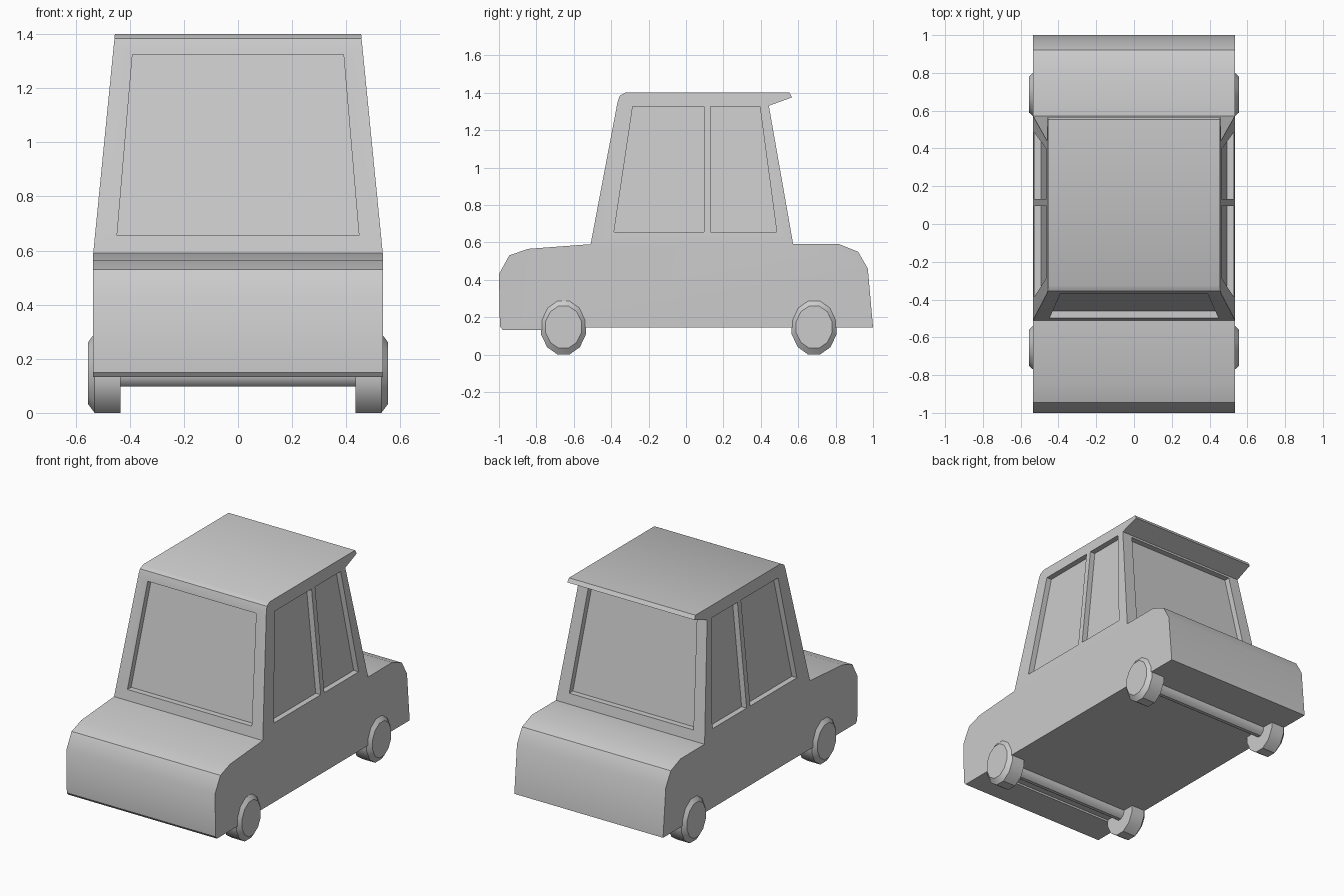
import bpy, bmesh, math
from mathutils import Vector

if "Cube" in bpy.data.objects:
    bpy.data.objects.remove(bpy.data.objects["Cube"])

BELT, ROOF = 0.59, 1.40


def half_width(z):
    # straight flanks below the belt line, tapering cabin above
    return 0.535 - 0.08 * max(0, z - BELT) / (ROOF - BELT)


def make_object(name, bm, smooth=True):
    bmesh.ops.recalc_face_normals(bm, faces=bm.faces)
    mesh = bpy.data.meshes.new(name)
    bm.to_mesh(mesh)
    bm.free()
    ob = bpy.data.objects.new(name, mesh)
    bpy.context.collection.objects.link(ob)
    if smooth:
        bpy.ops.object.select_all(action='DESELECT')
        ob.select_set(True)
        bpy.context.view_layer.objects.active = ob
        bpy.ops.object.shade_smooth_by_angle()
    return ob


def bridge(bm, a, b):
    for i in range(len(a)):
        j = (i + 1) % len(a)
        bm.faces.new((a[i], a[j], b[j], b[i]))


# Body: one side profile (y, z), from hood over cabin to tail
hood = [(-0.77, 0.145), (-0.77, 0.132), (-0.98, 0.132), (-0.995, 0.15), (-1.0, 0.43),
        (-0.945, 0.53), (-0.845, 0.565)]
cabin = [(-0.51, BELT), (-0.366, 1.35), (-0.355, 1.383), (-0.325, ROOF),
         (0.553, ROOF), (0.567, 1.375), (0.443, 1.33), (0.573, BELT)]
tail = [(0.82, BELT), (0.92, 0.55), (0.972, 0.46), (1.0, 0.145)]
outline = hood + cabin + tail
first, last = len(hood), len(hood) + len(cabin)

bm = bmesh.new()
sides = [[bm.verts.new((s * half_width(z), y, z)) for y, z in outline] for s in (-1, 1)]
bridge(bm, *sides)
for v in sides:
    bm.faces.new(v[first:last])
    bm.faces.new(v[:first + 1] + v[last - 1:])
body = make_object("car_body", bm, smooth=False)


# Window recesses: prisms pushed through the walls
def cut_window(name, quad, inward):
    inward = Vector(inward)
    b = bmesh.new()
    outer = [b.verts.new(Vector(p) - inward) for p in quad]
    inner = [b.verts.new(Vector(p) + inward) for p in quad]
    bridge(b, outer, inner)
    b.faces.new(outer)
    b.faces.new(inner)
    cutter = make_object(name, b, smooth=False)
    cutter.hide_render = True
    mod = body.modifiers.new(name, 'BOOLEAN')
    mod.operation = 'DIFFERENCE'
    mod.solver = 'EXACT'
    mod.object = cutter
    bpy.context.view_layer.objects.active = body
    bpy.ops.object.modifier_apply(modifier=name)
    bpy.data.objects.remove(cutter)


LOW, HIGH, DEPTH = 0.655, 1.325, 0.036
side_windows = {"front": (-0.385, 0.095, 0.095, -0.285), "rear": (0.132, 0.485, 0.395, 0.132)}
for s in (-1, 1):
    for label, ys in side_windows.items():
        quad = [(s * half_width(z), y, z) for y, z in zip(ys, (LOW, LOW, HIGH, HIGH))]
        cut_window(f"{label}_window_cutter", quad, (-s * DEPTH, 0, 0))


def end_window(name, foot, head, top, inward):
    # y on the sloping end wall at a given height
    y = lambda z: foot[0] + (head[0] - foot[0]) * (z - foot[1]) / (head[1] - foot[1])
    quad = [(x, y(z), z) for x, z in ((-0.447, LOW), (0.447, LOW), (0.39, top), (-0.39, top))]
    cut_window(name, quad, (0, inward, 0))


end_window("windscreen_cutter", cabin[0], cabin[1], HIGH, 0.038)
end_window("back_window_cutter", cabin[-1], cabin[-2], 1.315, -0.038)

bpy.ops.object.select_all(action='DESELECT')
body.select_set(True)
bpy.context.view_layer.objects.active = body
bpy.ops.object.shade_smooth_by_angle()


# Wheels and axles: stacked elliptical rings along x, capped at the ends
def lathe(name, y, z, rings, n=12):
    b = bmesh.new()
    loops = []
    for x, ry, rz in rings:
        angles = [(i + 0.5) * math.tau / n for i in range(n)]
        loops.append([b.verts.new((x, y + ry * math.cos(a), z + rz * math.sin(a))) for a in angles])
    for a, c in zip(loops, loops[1:]):
        bridge(b, a, c)
    b.faces.new(loops[0])
    b.faces.new(loops[-1])
    return make_object(name, b)


for label, y in (("front", -0.655), ("rear", 0.685)):
    for side, s in (("left", 1), ("right", -1)):
        lathe(f"{label}_{side}_wheel", y, 0.147,
              [(s * 0.435, 0.124, 0.152), (s * 0.53, 0.124, 0.152), (s * 0.555, 0.099, 0.117)])
    lathe(f"{label}_axle", y, 0.147, [(-0.44, 0.043, 0.052), (0.44, 0.043, 0.052)])
